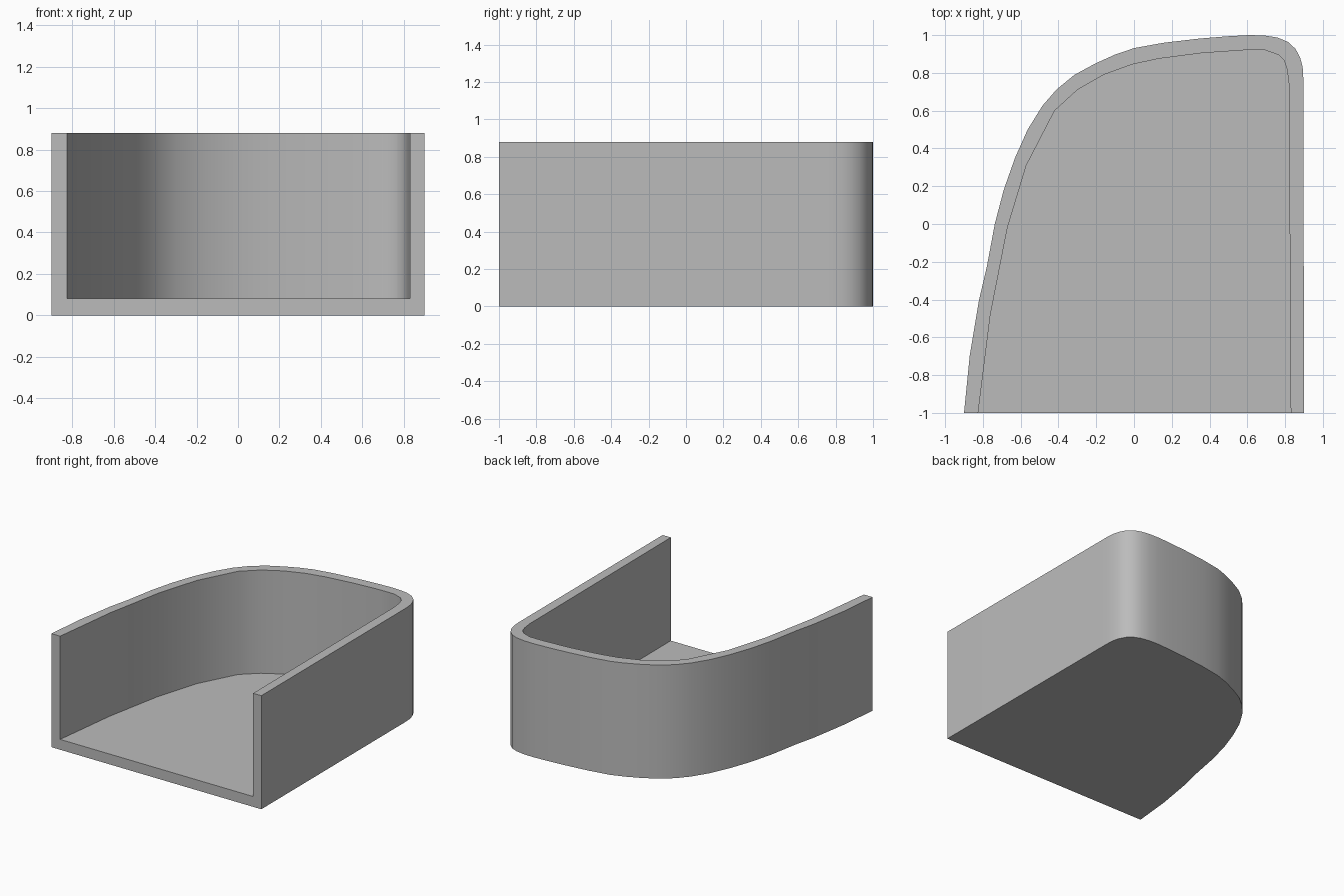
import bpy, bmesh, math

cube = bpy.data.objects.get("Cube")
if cube:
    bpy.data.objects.remove(cube, do_unlink=True)

HEIGHT, FLOOR = 0.88, 0.08

# Plan outlines, running from the front of the right wall round the back
OUTER = [(-.90, -1), (-.87, -.70), (-.82, -.40), (-.78, -.23), (-.737, 0),
         (-.69, .18), (-.63, .35), (-.563, .50), (-.484, .627), (-.41, .712),
         (-.315, .79), (-.204, .85), (-.10, .897), (0, .931), (.16, .96),
         (.35, .982), (.50, .994), (.61, 1), (.69, .998), (.76, .987), (.815, .964),
         (.855, .927), (.88, .88), (.893, .83), (.897, .76), (.90, -1)]
INNER = [(-.825, -1), (-.76, -.48), (-.67, -.02), (-.57, .31), (-.42, .60),
         (-.30, .71), (-.16, .79), (-.01, .845), (.13, .875), (.36, .905),
         (.58, .92), (.695, .92), (.765, .895), (.795, .865), (.81, .82),
         (.82, .74), (.83, -1)]

grey = bpy.data.materials.new("plain_grey")
grey.use_nodes = True
colour = (0.5, 0.5, 0.5, 1)
grey.diffuse_color = colour
grey.node_tree.nodes["Principled BSDF"].inputs["Base Color"].default_value = colour

bm = bmesh.new()


def ring(points, z):
    return [bm.verts.new((x, y, z)) for x, y in points]


def wall(low, high):
    for i in range(len(low) - 1):
        bm.faces.new((low[i], low[i + 1], high[i + 1], high[i])).smooth = True


out_low, out_high = ring(OUTER, 0), ring(OUTER, HEIGHT)
in_low, in_high = ring(INNER, FLOOR), ring(INNER, HEIGHT)

# Curved side walls, outside and inside
wall(out_low, out_high)
wall(in_low, in_high)

# Underside, floor and rim
bm.faces.new(out_low)
bm.faces.new(in_low)
bm.faces.new(out_high + in_high[::-1])

# U-shaped front edge
bm.faces.new((out_low[0], out_high[0], in_high[0], in_low[0],
              in_low[-1], in_high[-1], out_high[-1], out_low[-1]))
bmesh.ops.recalc_face_normals(bm, faces=bm.faces)

mesh = bpy.data.meshes.new("open_tray")
bm.to_mesh(mesh)
bm.free()
mesh.materials.append(grey)
tray = bpy.data.objects.new("open_tray", mesh)
bpy.context.collection.objects.link(tray)

bpy.context.view_layer.objects.active = tray
tray.select_set(True)
bpy.ops.object.shade_smooth_by_angle(angle=math.radians(35))
